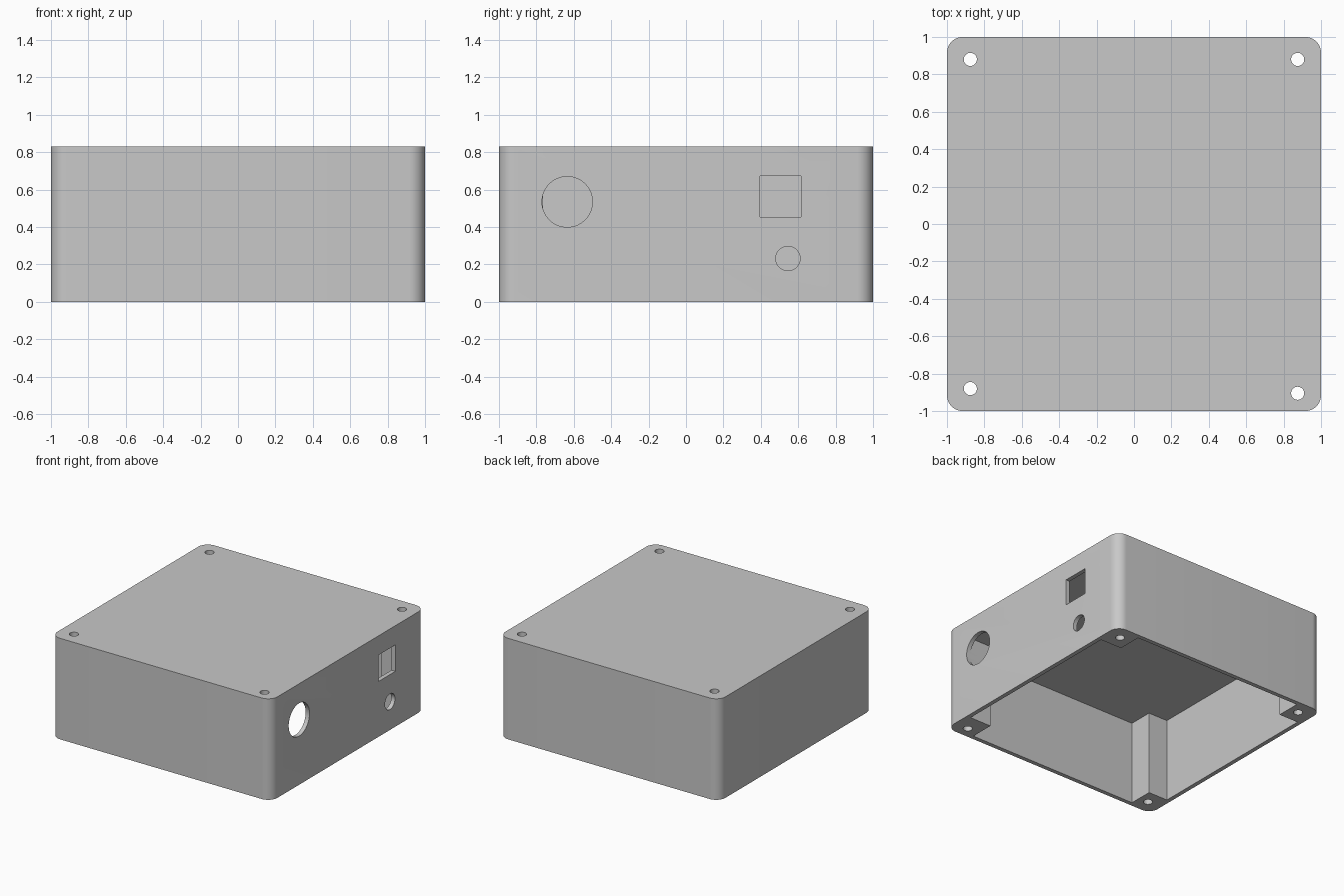
import bpy, bmesh, math
from mathutils import Matrix, Vector

if "Cube" in bpy.data.objects:
    bpy.data.objects.remove(bpy.data.objects["Cube"], do_unlink=True)

HEIGHT, CEILING, WALL, CORNER = 0.83, 0.69, 0.035, 0.085
INNER = 1 - WALL

grey = bpy.data.materials.new("plain grey")
grey.use_nodes = True
colour = (0.58, 0.58, 0.58, 1)
grey.diffuse_color = colour
grey.node_tree.nodes["Principled BSDF"].inputs["Base Color"].default_value = colour


def prism(name, outline, z0, z1):
    """Extrude a closed outline upward from z0 to z1."""
    bm = bmesh.new()
    face = bm.faces.new([bm.verts.new((x, y, z0)) for x, y in outline])
    top = bmesh.ops.extrude_face_region(bm, geom=[face])["geom"]
    verts = [v for v in top if isinstance(v, bmesh.types.BMVert)]
    bmesh.ops.translate(bm, verts=verts, vec=(0, 0, z1 - z0))
    bmesh.ops.recalc_face_normals(bm, faces=bm.faces)
    mesh = bpy.data.meshes.new(name)
    bm.to_mesh(mesh)
    bm.free()
    mesh.materials.append(grey)
    obj = bpy.data.objects.new(name, mesh)
    bpy.context.collection.objects.link(obj)
    return obj


def circle(cx, cy, radius, count=48):
    steps = [2 * math.pi * i / count for i in range(count)]
    return [(cx + radius * math.cos(a), cy + radius * math.sin(a)) for a in steps]


def cut(target, cutter):
    mod = target.modifiers.new(cutter.name, 'BOOLEAN')
    mod.operation = 'DIFFERENCE'
    mod.solver = 'EXACT'
    mod.object = cutter
    cutter.hide_render = True
    bpy.context.view_layer.objects.active = target
    bpy.ops.object.modifier_apply(modifier=mod.name)
    bpy.data.objects.remove(cutter, do_unlink=True)


# Outer shell with rounded vertical corners
outline = []
for quarter, (sx, sy) in enumerate([(1, 1), (-1, 1), (-1, -1), (1, -1)]):
    for i in range(13):
        a = math.pi / 2 * (quarter + i / 12)
        outline.append((sx * (1 - CORNER) + CORNER * math.cos(a),
                        sy * (1 - CORNER) + CORNER * math.sin(a)))
enclosure = prism("enclosure", outline, 0, HEIGHT)

# Cavity open at the bottom, notched to leave four screw posts
right, left, side = 0.77, -0.79, 0.765
cavity = [(right, side), (right, INNER), (left, INNER), (left, side),
          (-INNER, side), (-INNER, -side), (left, -side), (left, -INNER),
          (right, -INNER), (right, -side), (INNER, -side), (INNER, side)]
cut(enclosure, prism("cavity_cutter", cavity, -0.1, CEILING))

# Screw holes through the corner posts
for x, y in [(0.875, 0.88), (-0.875, 0.88), (-0.875, -0.88), (0.875, -0.905)]:
    cut(enclosure, prism("screw_hole_cutter", circle(x, y, 0.035), -0.1, 1))

# Openings in the left wall; local x, y, z become y, z, x
square = [(0.395, 0.455), (0.615, 0.455), (0.615, 0.672), (0.395, 0.672)]
turn = Matrix(((0, 0, 1), (1, 0, 0), (0, 1, 0))).to_4x4()
for name, shape in [("large_round", circle(-0.635, 0.535, 0.135, 64)),
                    ("small_round", circle(0.545, 0.232, 0.065)),
                    ("square", square)]:
    cutter = prism(name + "_cutter", shape, 0.9, 1.1)
    cutter.data.transform(turn)
    cut(enclosure, cutter)

# Smooth the rounded walls, keep the edges sharp
bpy.ops.object.select_all(action='DESELECT')
enclosure.select_set(True)
bpy.context.view_layer.objects.active = enclosure
bpy.ops.object.shade_smooth_by_angle(angle=math.radians(30))
